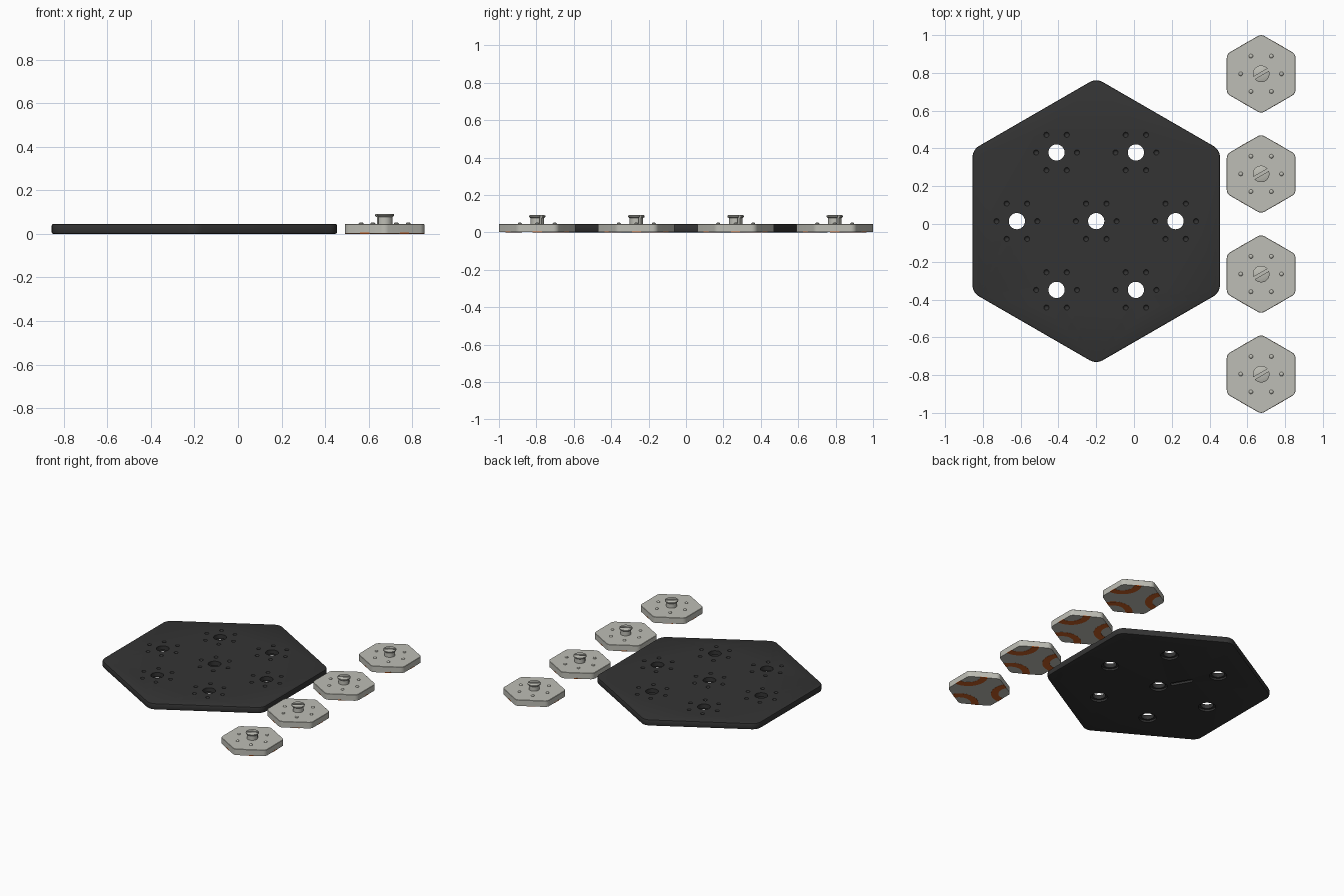
import bpy, bmesh, math
from math import cos, sin, radians, pi

cube = bpy.data.objects.get("Cube")
if cube:
    bpy.data.objects.remove(cube, do_unlink=True)

THICK = 0.045
STUD_RADIUS = 0.108
BASE_X, BASE_Y, TILE_X = -0.2, 0.015, 0.673


def material(name, rgb):
    mat = bpy.data.materials.new(name)
    mat.use_nodes = True
    mat.diffuse_color = (*rgb, 1)
    bsdf = next(n for n in mat.node_tree.nodes if n.type == 'BSDF_PRINCIPLED')
    bsdf.inputs["Base Color"].default_value = (*rgb, 1)
    return mat


charcoal = material("charcoal", (0.034, 0.034, 0.034))
pale_grey = material("pale grey", (0.515, 0.515, 0.465))
orange = material("burnt orange", (0.58, 0.115, 0.018))


def stack(bm, rings):
    """Closed solid through a stack of equal-length point rings."""
    loops = [[bm.verts.new(p) for p in ring] for ring in rings]
    n = len(loops[0])
    for a, b in zip(loops, loops[1:]):
        for i in range(n):
            j = (i + 1) % n
            bm.faces.new((a[i], a[j], b[j], b[i]))
    bm.faces.new(loops[0][::-1])
    bm.faces.new(loops[-1])


def lathe(bm, x, y, profile, n=32):
    stack(bm, [[(x + r * cos(2 * pi * i / n), y + r * sin(2 * pi * i / n), z)
                for i in range(n)] for r, z in profile])


def hex_ring(apothem, corner, inset, z, steps=6):
    """Rounded hexagon outline with a point towards +y."""
    centre = (apothem - corner) / cos(radians(30))
    pts = []
    for k in range(6):
        mid = radians(30 + 60 * k)
        for s in range(steps + 1):
            a = mid + radians(-30 + 60 * s / steps)
            r = corner - inset
            pts.append((centre * cos(mid) + r * cos(a), centre * sin(mid) + r * sin(a), z))
    return pts


def around(radius):
    return [(radius * cos(k * pi / 3), radius * sin(k * pi / 3)) for k in range(6)]


def finish(bm, name, mat):
    bmesh.ops.recalc_face_normals(bm, faces=bm.faces)
    mesh = bpy.data.meshes.new(name)
    bm.to_mesh(mesh)
    bm.free()
    mesh.materials.append(mat)
    obj = bpy.data.objects.new(name, mesh)
    bpy.context.collection.objects.link(obj)
    return obj


def activate(obj):
    bpy.ops.object.select_all(action='DESELECT')
    obj.select_set(True)
    bpy.context.view_layer.objects.active = obj


def smooth(obj):
    activate(obj)
    bpy.ops.object.shade_smooth_by_angle(angle=radians(35))


# Base board with softened rims
bm = bmesh.new()
stack(bm, [hex_ring(0.655, 0.07, inset, z) for inset, z in
           ((0.007, 0), (0.002, 0.002), (0, 0.007),
            (0, THICK - 0.007), (0.002, THICK - 0.002), (0.007, THICK))])
board = finish(bm, "base_board", charcoal)

# Sockets: stepped bore plus six dimples each
bm = bmesh.new()
for sx, sy in [(0, 0)] + around(0.42):
    lathe(bm, sx, sy, [(0.058, -0.02), (0.058, 0.014), (0.043, 0.014), (0.043, 0.07)])
    for dx, dy in around(STUD_RADIUS):
        lathe(bm, sx + dx, sy + dy,
              [(0.005, 0.034), (0.011, 0.038), (0.014, THICK), (0.014, 0.06)], 16)

# Hanging slot on the underside
ux, uy = cos(radians(120)), sin(radians(120))
slot = []
for along, start in ((0.225, 30), (0.1, 210)):
    for s in range(9):
        a = radians(start + 180 * s / 8)
        slot.append((along * ux + 0.016 * cos(a), along * uy + 0.016 * sin(a)))
stack(bm, [[(x, y, z) for x, y in slot] for z in (-0.02, 0.015)])
cutter = finish(bm, "socket_cutter", charcoal)
cutter.hide_render = True

mod = board.modifiers.new("sockets", 'BOOLEAN')
mod.operation = 'DIFFERENCE'
mod.solver = 'EXACT'
mod.object = cutter
activate(board)
bpy.ops.object.modifier_apply(modifier=mod.name)
bpy.data.objects.remove(cutter, do_unlink=True)
board.location = (BASE_X, BASE_Y, 0)
smooth(board)

# Tile body with locating studs
bm = bmesh.new()
stack(bm, [hex_ring(0.182, 0.036, inset, z) for inset, z in
           ((0, 0.001), (0, THICK - 0.002), (0.002, THICK))])
for dx, dy in around(STUD_RADIUS):
    lathe(bm, dx, dy, [(0.011, 0.04), (0.011, 0.047), (0.008, 0.051), (0.004, 0.053)], 16)
tile = finish(bm, "tile", pale_grey)

# Split snap peg: two half rounds with a lip
bm = bmesh.new()
for turn in (30, 210):
    rings = []
    for r, z in ((0.036, 0.04), (0.036, 0.076), (0.044, 0.083), (0.044, 0.089), (0.039, 0.092)):
        a0 = math.asin(0.007 / r)
        angles = [radians(turn) + a0 + (pi - 2 * a0) * i / 20 for i in range(21)]
        rings.append([(r * cos(a), r * sin(a), z) for a in angles])
    stack(bm, rings)
peg = finish(bm, "snap_peg", pale_grey)

# Curved path inlays around alternate corners of the underside
bm = bmesh.new()
corner = 0.1825 / cos(radians(30))
for deg in (30, 150, 270):
    cx, cy = corner * cos(radians(deg)), corner * sin(radians(deg))
    sweep = [radians(deg + 120 + 120 * i / 20) for i in range(21)]
    outline = [(cx + 0.13 * cos(a), cy + 0.13 * sin(a)) for a in sweep]
    outline += [(cx + 0.081 * cos(a), cy + 0.081 * sin(a)) for a in reversed(sweep)]
    stack(bm, [[(x, y, z) for x, y in outline] for z in (0, 0.005)])
path = finish(bm, "path_inlay", orange)

# Lay out four matching tiles beside the board
for part in (tile, peg, path):
    smooth(part)
    for i in range(4):
        obj = part if i == 0 else part.copy()
        if i:
            bpy.context.collection.objects.link(obj)
        obj.name = f"{part.data.name}_{i + 1}"
        obj.location = (TILE_X, -0.795 + 0.53 * i, 0)
